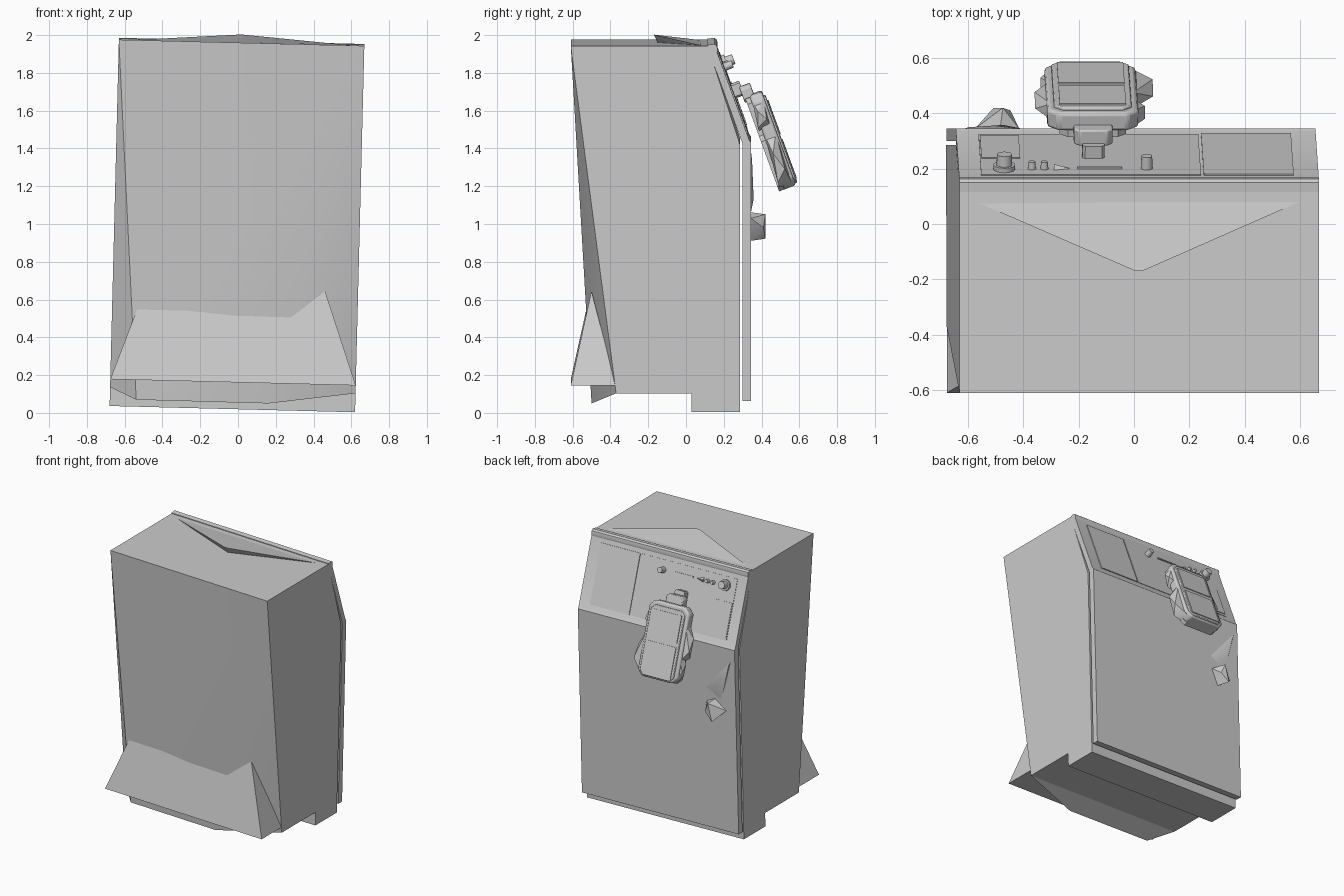
import bpy, bmesh, math
from mathutils import Matrix, Vector

cube = bpy.data.objects.get("Cube")
if cube:
    bpy.data.objects.remove(cube, do_unlink=True)

grey = bpy.data.materials.new("plain_grey")
grey.use_nodes = True
grey.diffuse_color = (0.6, 0.6, 0.6, 1)
grey.node_tree.nodes["Principled BSDF"].inputs["Base Color"].default_value = (0.6, 0.6, 0.6, 1)

# The whole cabinet leans slightly sideways
LEAN = Matrix.Translation((-0.03, 0, 0.02)) @ Matrix.Rotation(0.0253, 4, 'Y')

# Frame of the sloping control face: x across, y down the slope, z outwards
HALF = 0.65
down = Vector((0, 0.343, -0.939))
out = Vector((0, 0.939, 0.343))
SLOPE = Matrix(((1, 0, 0, 0),
                (0, down.y, out.y, 0.165),
                (0, down.z, out.z, 1.905),
                (0, 0, 0, 1)))


def finish(name, bm, frame=None, bevel=0.0):
    bm.transform(LEAN @ frame if frame else LEAN)
    bmesh.ops.recalc_face_normals(bm, faces=bm.faces)
    mesh = bpy.data.meshes.new(name)
    bm.to_mesh(mesh)
    bm.free()
    mesh.materials.append(grey)
    obj = bpy.data.objects.new(name, mesh)
    bpy.context.collection.objects.link(obj)
    if bevel:
        mod = obj.modifiers.new("soft_edges", 'BEVEL')
        mod.width = bevel
        mod.segments = 2
    bpy.ops.object.select_all(action='DESELECT')
    obj.select_set(True)
    bpy.context.view_layer.objects.active = obj
    bpy.ops.object.shade_smooth_by_angle(angle=math.radians(30))
    return obj


def side_prism(name, profile, half=HALF):
    """Extrude a (y, z) side profile across the width."""
    bm = bmesh.new()
    face = bm.faces.new([bm.verts.new((-half, y, z)) for y, z in profile])
    new = bmesh.ops.extrude_face_region(bm, geom=[face])["geom"]
    verts = [g for g in new if isinstance(g, bmesh.types.BMVert)]
    bmesh.ops.translate(bm, verts=verts, vec=(2 * half, 0, 0))
    return finish(name, bm)


def hull(name, points, frame=None, bevel=0.0):
    bm = bmesh.new()
    for p in points:
        bm.verts.new(p)
    result = bmesh.ops.convex_hull(bm, input=bm.verts)
    loose = {g for g in result["geom_interior"] + result["geom_unused"]
             if isinstance(g, bmesh.types.BMVert)}
    bmesh.ops.delete(bm, geom=list(loose), context='VERTS')
    bmesh.ops.dissolve_limit(bm, angle_limit=0.01, verts=bm.verts, edges=bm.edges)
    return finish(name, bm, frame, bevel)


def slab(name, x, s, n, corner=0.0, bevel=0.0):
    """Plate on the slope with optional cut corners."""
    c = corner
    outline = [(a, b) for a, b in (
        (x[0] + c, s[0]), (x[1] - c, s[0]), (x[1], s[0] + c), (x[1], s[1] - c),
        (x[1] - c, s[1]), (x[0] + c, s[1]), (x[0], s[1] - c), (x[0], s[0] + c))]
    outline = list(dict.fromkeys(outline))
    return hull(name, [(a, b, h) for a, b in outline for h in n], SLOPE, bevel)


def knob(name, x, s, radius, height, top=1.0):
    bm = bmesh.new()
    bmesh.ops.create_cone(bm, cap_ends=True, segments=14, radius1=radius,
                          radius2=radius * top, depth=height)
    bmesh.ops.translate(bm, verts=bm.verts, vec=(x, s, height / 2))
    return finish(name, bm, SLOPE)


# Cabinet body with its recessed underside
side_prism("cabinet_body", [(-0.61, 1.94), (0.115, 1.94), (0.285, 1.42), (0.285, 0),
                            (0.03, 0), (0.03, 0.1), (-0.37, 0.1)])

# Front panel, pushed outwards along its lower edge
hull("front_panel", [(-HALF, -0.61, 1.94), (HALF, -0.61, 1.94),
                     (-HALF, -0.37, 0.1), (HALF, -0.37, 0.1),
                     (-0.51, -0.5, 0.037), (0.19, -0.5, 0.035)])

# Flared skirt across the foot of the front
top_line = [(-0.51, 0.537), (-0.01, 0.495), (0.3, 0.493), (0.475, 0.637)]
bm = bmesh.new()
front = [bm.verts.new((x, -0.61 + 0.22 * (z - 0.14), z)) for x, z in top_line]
fl, fr = [bm.verts.new((x, -0.61, 0.142)) for x in (-HALF, HALF)]
bl, br = [bm.verts.new((x, -0.37, 0.142)) for x in (-HALF, HALF)]
bm.faces.new([fl, fr] + front[::-1])
bm.faces.new([fl, front[0], bl])
bm.faces.new([fr, br, front[-1]])
bm.faces.new([fl, bl, br, fr])
bm.faces.new([bl] + front + [br])
finish("front_skirt", bm)

# Lifted triangular flap on the roof
hull("roof_flap", [(-0.59, 0.08, 1.939), (0.58, 0.08, 1.941),
                   (-0.015, -0.17, 1.983), (0.01, -0.17, 1.983),
                   (0, -0.15, 1.94)])

# Bent rear door with a rolled top rim
side_prism("rear_door", [(0.115, 1.93), (0.115, 1.945), (0.15, 1.95), (0.163, 1.94),
                         (0.168, 1.92), (0.165, 1.905), (0.335, 1.44), (0.345, 1.428),
                         (0.345, 0.06), (0.3, 0.06), (0.3, 1.42)])

# Control face plates
slab("screen", (0.235, 0.56), (0.03, 0.46), (-0.005, 0.006))
slab("control_plate", (-0.57, 0.225), (0.03, 0.46), (-0.005, 0.003))
slab("side_plate", (-0.565, -0.425), (0.2, 0.44), (0, 0.007))
slab("slot_bar", (-0.22, -0.06), (0.09, 0.1), (0, 0.01))
hull("pointer", [(-0.305, 0.075, 0), (-0.305, 0.115, 0), (-0.305, 0.095, 0.02),
                 (-0.235, 0.095, 0)], SLOPE)

# Knobs
knob("large_knob_base", -0.485, 0.09, 0.04, 0.02)
knob("large_knob", -0.485, 0.09, 0.03, 0.06, 0.9)
for i, x in enumerate((-0.385, -0.34)):
    knob(f"small_knob_{i + 1}", x, 0.095, 0.015, 0.03, 0.8)
knob("centre_knob", 0.03, 0.1, 0.022, 0.05, 0.9)

# Handheld terminal hung on the control face
mid = -0.16
slab("terminal_bracket", (mid - 0.07, mid + 0.07), (0.23, 0.32), (0.04, 0.1), 0.02, 0.006)
slab("bracket_foot", (mid - 0.04, mid + 0.04), (0.2, 0.28), (0, 0.05), 0.01)
slab("terminal_back_plate", (mid - 0.12, mid + 0.12), (0.3, 0.54), (0.05, 0.08), 0.03)
slab("terminal_body", (mid - 0.165, mid + 0.165), (0.29, 0.82), (0.075, 0.145), 0.04, 0.012)
slab("terminal_battery", (mid - 0.15, mid + 0.15), (0.51, 0.82), (0.05, 0.1), 0.03)
slab("terminal_face", (mid - 0.14, mid + 0.14), (0.32, 0.81), (0.14, 0.155), 0.03, 0.005)
slab("terminal_display", (mid - 0.12, mid + 0.12), (0.35, 0.54), (0.15, 0.16))
slab("terminal_keypad", (mid - 0.12, mid + 0.12), (0.57, 0.79), (0.15, 0.16))


# Grips either side of the terminal
def grip(name, side, start, end, reach):
    edge = mid + side * 0.15
    tip = mid + side * reach
    span = end - start
    hull(name, [(edge, start, 0.08), (edge, start, 0.14), (edge, end, 0.06), (edge, end, 0.13),
                (tip, start + span * 0.35, 0.09), (tip, start + span * 0.7, 0.12),
                (tip - side * 0.02, start + span * 0.9, 0.06)], SLOPE)


grip("lower_grip", 1, 0.52, 0.8, 0.225)
grip("left_upper_grip", 1, 0.33, 0.48, 0.19)
grip("right_upper_grip", -1, 0.4, 0.66, 0.205)
grip("right_lower_grip", -1, 0.62, 0.78, 0.18)

# Door handle and the bent latch above it
hull("door_handle", [(-0.41, 0.344, 1.0), (-0.57, 0.344, 0.96), (-0.48, 0.344, 1.03),
                     (-0.46, 0.344, 0.88), (-0.47, 0.42, 1.02), (-0.5, 0.42, 0.89),
                     (-0.44, 0.41, 0.95)])
hull("door_latch", [(-0.62, 0.344, 1.35), (-0.4, 0.344, 1.1), (-0.53, 0.344, 1.03),
                    (-0.47, 0.358, 1.1), (-0.6, 0.35, 1.3)])
